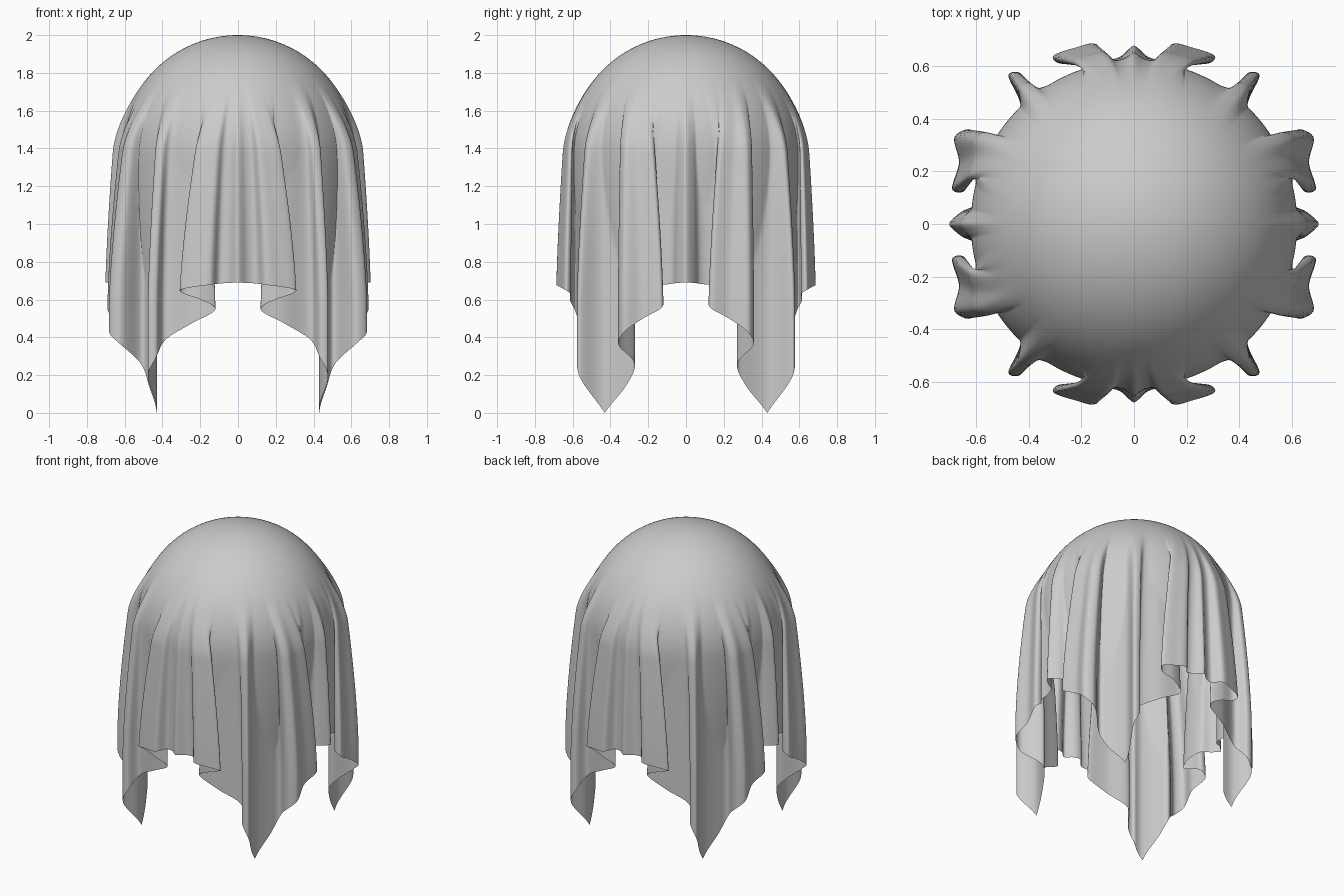
import bpy, bmesh, math

if "Cube" in bpy.data.objects:
    bpy.data.objects.remove(bpy.data.objects["Cube"])

R, ZC = 0.62, 1.38                      # hidden ball under the cloth
EQ = R * math.pi / 2                    # cloth distance from top to equator
L = (EQ + ZC) / math.sqrt(2)            # half side of the square cloth
RAYS, RINGS = 180, 90

# Fold path of one quarter at the hem: (distance along hem from its middle, x, y)
SIDE = [(0, .705, 0), (.06, .66, .045), (.13, .61, .07), (.28, .59, .20),
        (.38, .61, .25), (.48, .63, .19), (.58, .645, .125), (.68, .69, .13),
        (.82, .665, .23), (1.0, .675, .34), (1.08, .63, .36), (1.28, .51, .27),
        (1.46, .47, .32), (L, .43, .43)]
FRONT = [(1.35, .475, .57), (1.22, .435, .575), (1.05, .385, .51), (.88, .25, .56),
         (.7, .12, .59), (.55, .20, .615), (.45, .285, .61), (.36, .31, .64),
         (.27, .23, .67), (.19, .145, .685), (.13, .105, .63), (.07, .055, .635),
         (0, 0, .68)]
keys = [(math.atan(t / L), x, y) for t, x, y in SIDE]
keys += [(math.pi / 2 - math.atan(t / L), x, y) for t, x, y in FRONT]


def fold_path(a):
    """Smooth curve through the fold points at cloth angle a."""
    n = len(keys)
    i = max(k for k in range(n - 1) if keys[k][0] <= a + 1e-9)
    p, q = keys[i], keys[i + 1]
    h = q[0] - p[0]
    u = (a - p[0]) / h

    def tangent(j, c):
        if j == 0:                      # square crossing of the mirror planes
            return 0 if c == 1 else 0.9
        if j == n - 1:
            return -0.9 if c == 1 else 0
        k0, k1, k2 = keys[j - 1], keys[j], keys[j + 1]
        d0, d1 = k1[0] - k0[0], k2[0] - k1[0]
        return ((k1[c] - k0[c]) / d0 * d1 + (k2[c] - k1[c]) / d1 * d0) / (d0 + d1)

    out = []
    for c in (1, 2):
        out.append((2*u**3 - 3*u*u + 1) * p[c] + (u**3 - 2*u*u + u) * h * tangent(i, c)
                   + (3*u*u - 2*u**3) * q[c] + (u**3 - u*u) * h * tangent(i + 1, c))
    return out


def drape(s, a, path):
    """Place the cloth point at distance s from the top, in direction a."""
    if s < EQ:
        k, z = math.sin(s / R), ZC + R * math.cos(s / R)
        floor = R * k
    else:
        k, z = 1.0, ZC - (s - EQ)
        floor = R * (1 - 0.13 * min(1, (s - EQ) / 0.85) ** 1.6)
        if s - EQ > 0.85:
            floor = 0
    u = min(1, max(0, (s - 0.48) / 1.32))
    e = min(1, u / 0.38)
    w = (1 - (1 - u) ** 1.5) * e * e * (3 - 2 * e)
    x = k * (R * math.cos(a) * (1 - w) + path[0] * w)
    y = k * (R * math.sin(a) * (1 - w) + path[1] * w)
    r = math.hypot(x, y)                # stay outside the ball
    if 0 < r < floor:
        x, y = x * floor / r, y * floor / r
    return x, y, z


# Quarter of the cloth as rays from the top to the square hem
bm = bmesh.new()
top = bm.verts.new((0, 0, ZC + R))
rays = []
for i in range(RAYS + 1):
    a = math.pi / 2 * i / RAYS
    path = fold_path(a)
    reach = L / max(math.cos(a), math.sin(a))
    ray = []
    for j in range(1, RINGS + 1):
        x, y, z = drape(reach * j / RINGS, a, path)
        ray.append(bm.verts.new((0 if i == RAYS else x, 0 if i == 0 else y, z)))
    rays.append(ray)
for p, q in zip(rays, rays[1:]):
    bm.faces.new((top, p[0], q[0]))
    for j in range(RINGS - 1):
        bm.faces.new((p[j], p[j + 1], q[j + 1], q[j]))
for f in bm.faces:
    f.smooth = True
mesh = bpy.data.meshes.new("draped_cloth")
bm.to_mesh(mesh)
bm.free()
cloth = bpy.data.objects.new("draped_cloth", mesh)
bpy.context.collection.objects.link(cloth)

# Mirror to all four quarters
m = cloth.modifiers.new("mirror", 'MIRROR')
m.use_axis = (True, True, False)
m.merge_threshold = 0.0001
